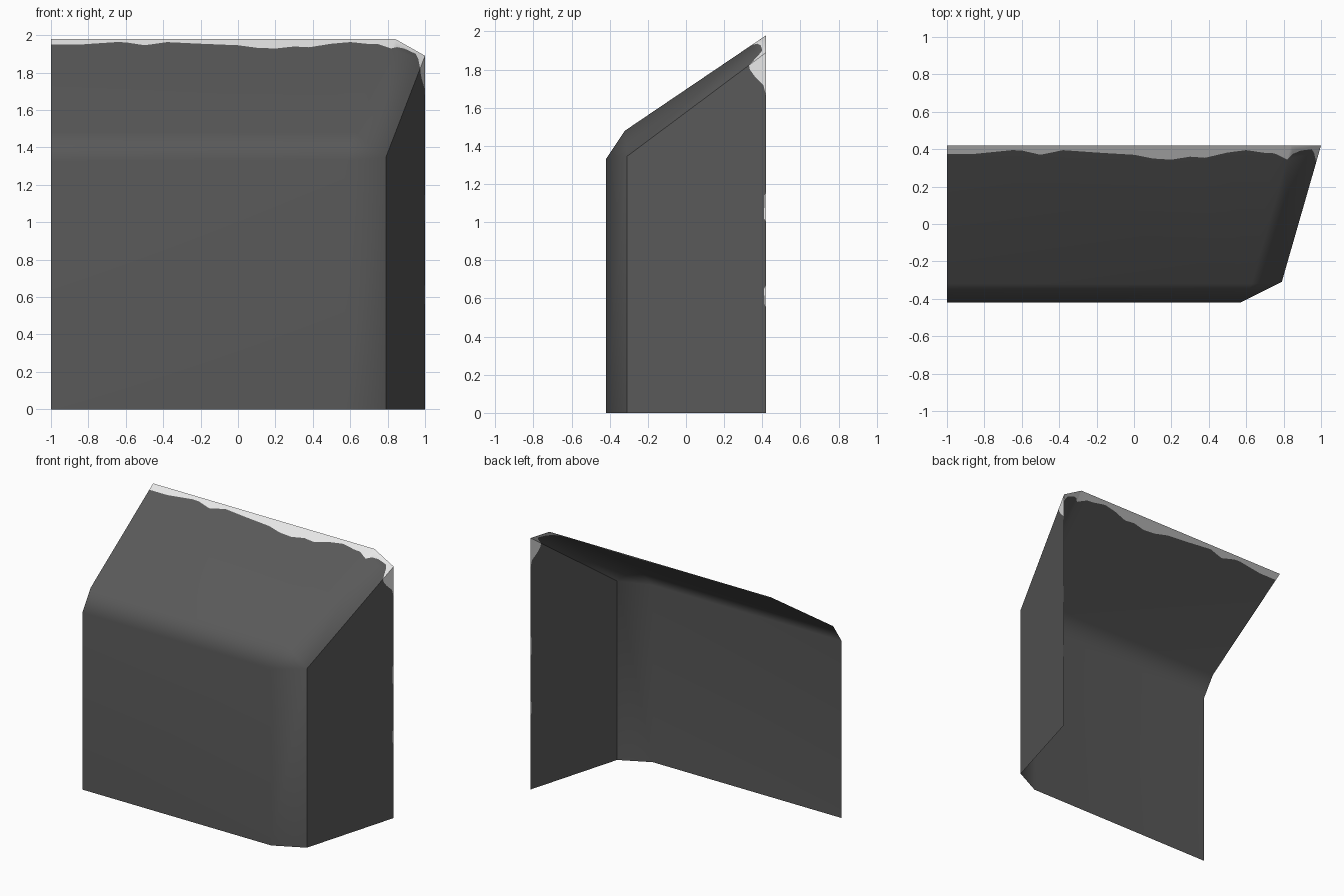
import bpy, bmesh

if "Cube" in bpy.data.objects:
    bpy.data.objects.remove(bpy.data.objects["Cube"])


def material(name, v):
    m = bpy.data.materials.new(name)
    m.diffuse_color = (v, v, v, 1)
    m.use_nodes = True
    m.node_tree.nodes["Principled BSDF"].inputs["Base Color"].default_value = m.diffuse_color
    return m


bm = bmesh.new()
cache = {}


def vert(p):
    key = tuple(round(c, 4) for c in p)
    if key not in cache:
        cache[key] = bm.verts.new(key)
    return cache[key]


def face(points, mat=0):
    f = bm.faces.new([vert(p) for p in points])
    f.material_index = mat
    f.smooth = True


# Height of the sloping top, and of the chamfer between its inner and outer edges
def top(x, y):
    s = (y + 0.32) / 0.74
    xi, zi = 0.63 + 0.21 * s, 1.48 + 0.5 * s
    r = (y + 0.31) / 0.73
    xo, zo = 0.79 + 0.21 * r, 1.345 + 0.545 * r
    t = min(1, max(0, (x - xi) / (xo - xi)))
    return (x, y, zi + (zo - zi) * t)


def side(y, z):
    return (0.79 + 0.21 * (y + 0.31) / 0.73, y, z)


# Main corners
fl0, fl1, bl = (-1, -0.42, 0), (-1, -0.42, 1.33), (-1, -0.32, 1.48)
fr0, fr1, br = (0.57, -0.42, 0), (0.57, -0.42, 1.33), (0.63, -0.32, 1.48)
cr0, cr1 = (0.79, -0.31, 0), (0.79, -0.31, 1.345)
back_l, back_i, back_o = (-1, 0.42, 1.98), (0.84, 0.42, 1.98), (1, 0.42, 1.89)
back_0 = (1, 0.42, 0)

# Front wall, rounded brow and corner
face([fl0, fr0, fr1, fl1])
face([fl1, fr1, br, bl])
face([fr0, cr0, cr1, fr1])
face([fr1, cr1, br])

# Ragged pale edge on the sloping top
rag = [top(x, y) for x, y in (
    (-1, .375), (-.85, .375), (-.75, .385), (-.65, .395), (-.6, .393), (-.5, .37),
    (-.45, .38), (-.38, .395), (-.2, .382), (0, .37), (.1, .35), (.2, .344),
    (.3, .36), (.38, .354), (.5, .382), (.6, .395), (.7, .38), (.75, .378),
    (.63 + .21 * .665 / .74, .345))]
face([bl, br] + rag[::-1])
face(rag + [back_i, back_l], 1)

# Ragged edge on the corner chamfer
seam = side(.33, 1.345 + .545 * .64 / .73)
rag2 = [rag[-1]] + [top(x, y) for x, y in (
    (.85, .375), (.89, .392), (.95, .4), (.963, .38))] + [seam]
face([br, cr1] + rag2[::-1])
face(rag2 + [back_o, back_i], 1)

# Right wall with a pale top corner and two small chips on its back edge
rag3 = [seam] + [side(y, z) for y, z in (
    (.335, 1.8), (.36, 1.765), (.405, 1.72), (.411, 1.7), (.42, 1.66))]
chips = [[side(y, z) for y, z in c] for c in (
    ((.42, 1.16), (.412, 1.14), (.409, 1.02), (.42, 1.0)),
    ((.42, .67), (.409, .65), (.412, .57), (.42, .55)))]
face([cr0, back_0] + chips[1][::-1] + chips[0][::-1] + rag3[::-1] + [cr1])
face(rag3 + [back_o], 1)
for c in chips:
    face(c, 1)

mesh = bpy.data.meshes.new("cliff_corner")
bm.normal_update()
bm.to_mesh(mesh)
bm.free()
mesh.materials.append(material("dark_rock", 0.1))
mesh.materials.append(material("pale_edge", 0.8))
ob = bpy.data.objects.new("cliff_corner", mesh)
bpy.context.collection.objects.link(ob)

# Soft brow, crisp edge around the right wall
bpy.context.view_layer.objects.active = ob
ob.select_set(True)
bpy.ops.object.shade_smooth_by_angle(angle=0.7)
wn = ob.modifiers.new("soft_edges", 'WEIGHTED_NORMAL')
wn.keep_sharp = True
